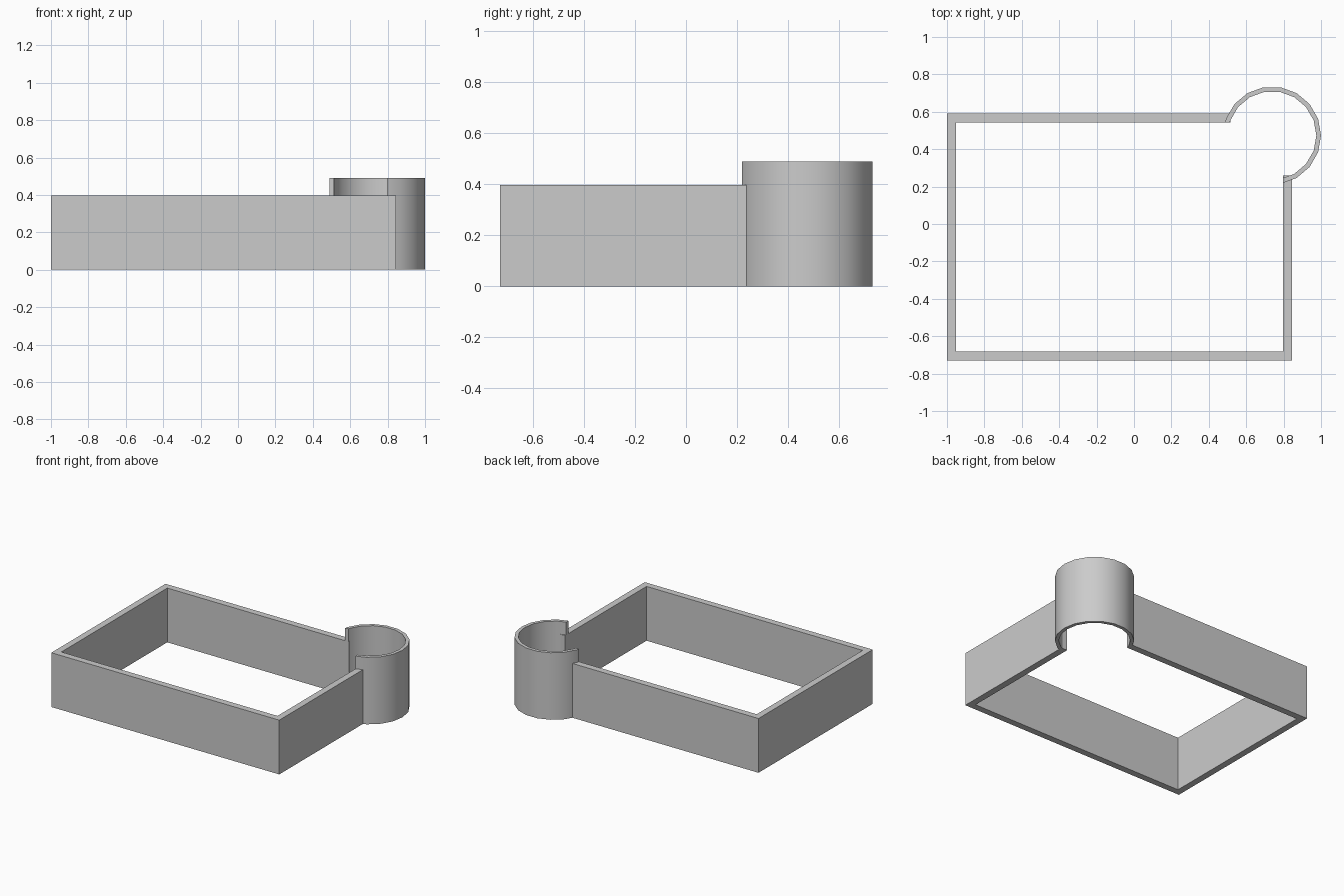
import bpy, math
from mathutils import Vector

cube = bpy.data.objects.get("Cube")
if cube:
    bpy.data.objects.remove(cube, do_unlink=True)

grey = bpy.data.materials.new("light grey")
grey.use_nodes = True
COLOUR = (0.6, 0.6, 0.6, 1)
grey.diffuse_color = COLOUR
grey.node_tree.nodes["Principled BSDF"].inputs["Base Color"].default_value = COLOUR


def thick_strip(name, outer, inner, height):
    """Stand a wall between two matching plan outlines."""
    n = len(outer)
    verts = [(p[0], p[1], z) for z in (0, height) for line in (outer, inner) for p in line]
    faces = []
    for i in range(n - 1):
        a, b = i, i + 1
        faces += [(a, b, b + 2 * n, a + 2 * n),                      # outside
                  (b + n, a + n, a + 3 * n, b + 3 * n),              # inside
                  (a + 2 * n, b + 2 * n, b + 3 * n, a + 3 * n),      # top
                  (b, a, a + n, b + n)]                              # bottom
    e = n - 1
    faces += [(n, 0, 2 * n, 3 * n), (e, e + n, e + 3 * n, e + 2 * n)]
    mesh = bpy.data.meshes.new(name)
    mesh.from_pydata(verts, [], faces)
    mesh.materials.append(grey)
    obj = bpy.data.objects.new(name, mesh)
    bpy.context.collection.objects.link(obj)
    return obj


# Rectangular enclosure wall, open at the back left corner
X0, X1, Y0, Y1, T = -1, 0.845, -0.73, 0.59, 0.048
BACK_END, SIDE_END = 0.517, 0.26
outer = [(BACK_END, Y1), (X0, Y1), (X0, Y0), (X1, Y0), (X1, SIDE_END)]
inner = [(BACK_END, Y1 - T), (X0 + T, Y1 - T), (X0 + T, Y0 + T),
         (X1 - T, Y0 + T), (X1 - T, SIDE_END)]
thick_strip("enclosure_wall", outer, inner, 0.397)

# Round corner tower, trimmed along the inner faces of the enclosure
CENTRE, STEP = Vector((0.738, 0.473)), 20


def tower_outline(radius):
    def at(deg):
        a = math.radians(deg)
        return CENTRE + radius * Vector((math.cos(a), math.sin(a)))

    def cut(deg, axis, value):
        p, q = at(deg), at(deg + STEP)
        return p.lerp(q, (value - p[axis]) / (q[axis] - p[axis]))

    arc = [at(d) for d in range(-60, 161, STEP)]
    return [cut(-80, 0, X1 - T)] + arc + [cut(160, 1, Y1 - T)]


tower = thick_strip("corner_tower", tower_outline(0.262), tower_outline(0.237), 0.49)
bpy.ops.object.select_all(action="DESELECT")
tower.select_set(True)
bpy.context.view_layer.objects.active = tower
bpy.ops.object.shade_smooth_by_angle(angle=math.radians(35))
